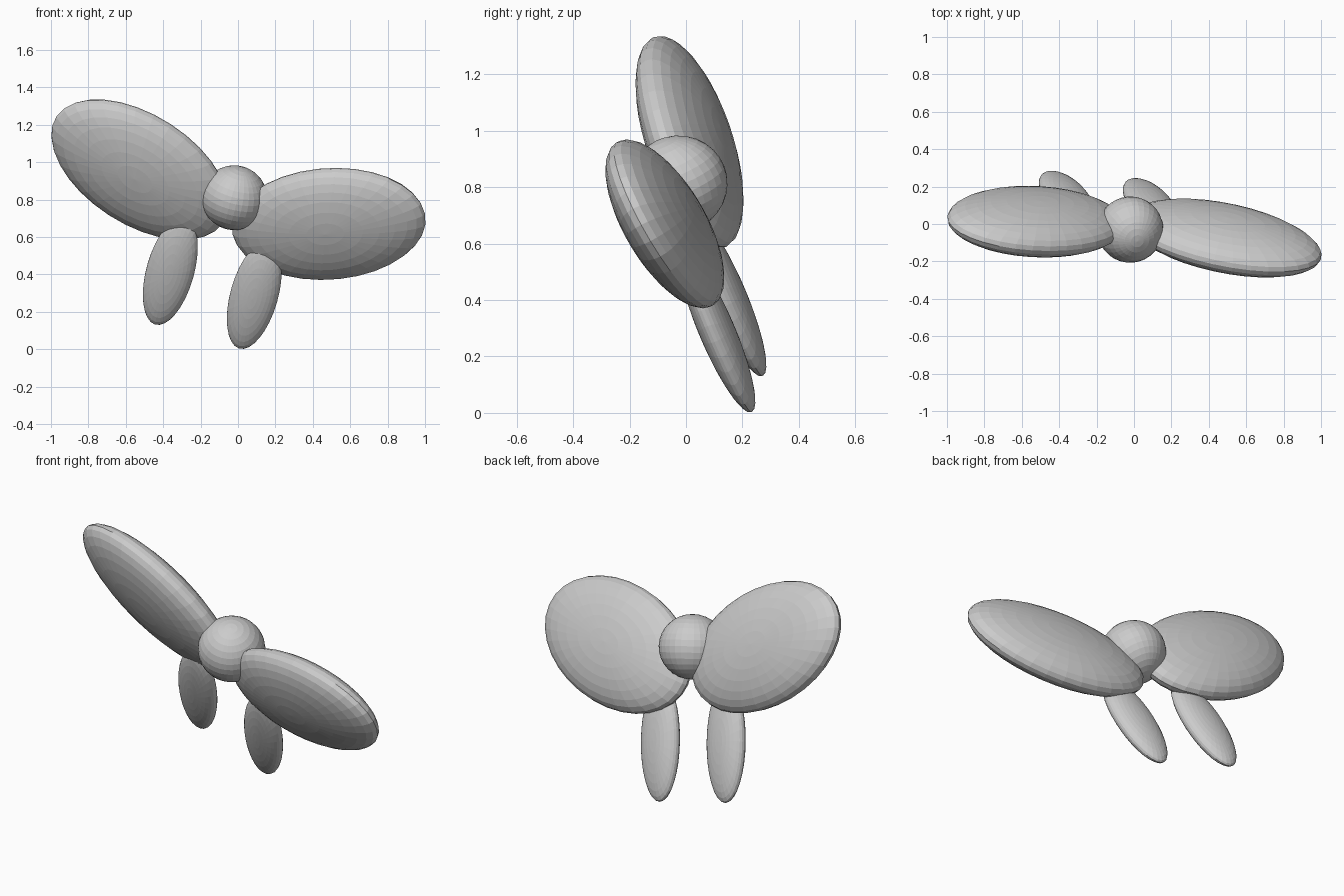
import bpy, bmesh
from mathutils import Matrix, Vector

if "Cube" in bpy.data.objects:
    bpy.data.objects.remove(bpy.data.objects["Cube"])

mat = bpy.data.materials.new("light_grey")
mat.diffuse_color = (0.6, 0.6, 0.6, 1)
mat.use_nodes = True
mat.node_tree.nodes["Principled BSDF"].inputs["Base Color"].default_value = mat.diffuse_color


def ellipsoid(name, centre, long_axis, thin_axis, radii):
    """Ellipsoid with radii along its long, wide and thin axes; pole on the thin axis."""
    u = Vector(long_axis).normalized()
    w = Vector(thin_axis)
    w = (w - u * w.dot(u)).normalized()
    v = w.cross(u)
    rot = Matrix((u, v, w)).transposed().to_4x4()
    m = Matrix.Translation(centre) @ rot @ Matrix.Diagonal((*radii, 1))
    bm = bmesh.new()
    bmesh.ops.create_uvsphere(bm, u_segments=32, v_segments=16, radius=1, matrix=m)
    me = bpy.data.meshes.new(name)
    bm.to_mesh(me)
    bm.free()
    me.materials.append(mat)
    ob = bpy.data.objects.new(name, me)
    bpy.context.collection.objects.link(ob)


# round centre body
ellipsoid("body", (-0.02, -0.03, 0.81), (0.958, -0.083, -0.275), (0.26, -0.37, 0.89),
          (0.177, 0.178, 0.172))

# two large flattened upper lobes
WING = (0.53, 0.327, 0.125)
ellipsoid("left_upper_lobe", (-0.525, 0.0125, 0.96), (-0.838, -0.057, 0.543),
          (0.216, 0.880, 0.422), WING)
ellipsoid("right_upper_lobe", (0.485, -0.075, 0.67), (0.971, -0.214, 0.101),
          (0.145, 0.876, 0.456), WING)

# two small flattened lower lobes
for name, c in (("left_lower_lobe", (-0.362, 0.149, 0.418)),
                ("right_lower_lobe", (0.087, 0.11, 0.29))):
    ellipsoid(name, c, (0.255, -0.385, 0.887), (0.18, 0.92, 0.348), (0.322, 0.128, 0.06))
